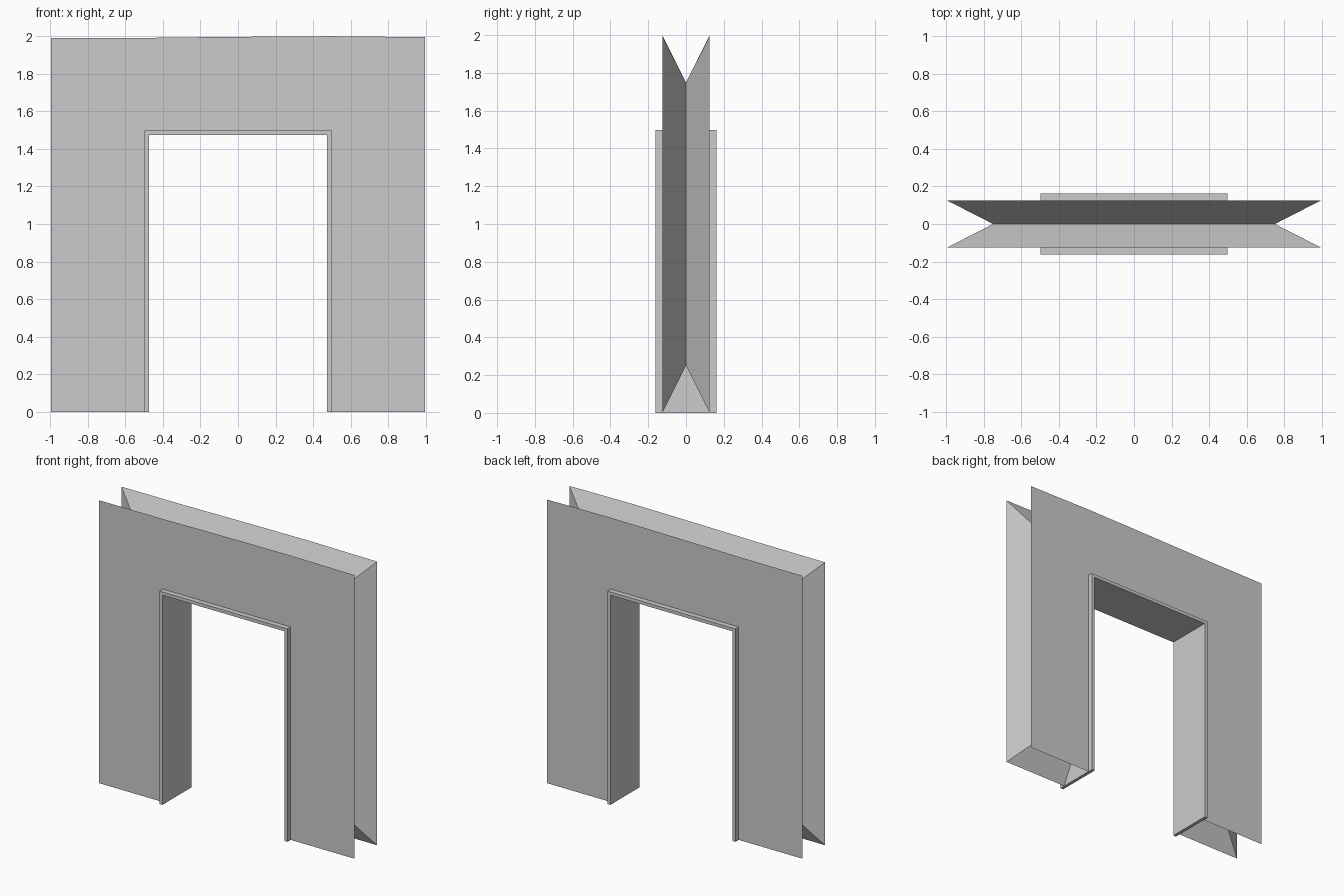
import bpy, bmesh

if "Cube" in bpy.data.objects:
    bpy.data.objects.remove(bpy.data.objects["Cube"])


def loft(name, rings):
    """Join matching XZ outlines placed at successive y depths, then cap the ends."""
    bm = bmesh.new()
    loops = [[bm.verts.new((x, y, z)) for x, z in pts] for y, pts in rings]
    n = len(loops[0])
    for a, b in zip(loops, loops[1:]):
        for i in range(n):
            j = (i + 1) % n
            bm.faces.new((a[i], a[j], b[j], b[i]))
    bm.faces.new(loops[0])
    bm.faces.new(loops[-1][::-1])
    bmesh.ops.recalc_face_normals(bm, faces=bm.faces)
    mesh = bpy.data.meshes.new(name)
    bm.to_mesh(mesh)
    bm.free()
    obj = bpy.data.objects.new(name, mesh)
    bpy.context.collection.objects.link(obj)
    return obj


def arch(half_out, z_bottom, top, half_in, z_in):
    """Upside-down U outline: doorway legs, then the top edge from right to left."""
    return [(-half_out, z_bottom), (-half_in, z_bottom), (-half_in, z_in),
            (half_in, z_in), (half_in, z_bottom), (half_out, z_bottom)] + top


# Wall panel: broad front and back faces, outer edges pinched to a V groove
W = 0.995
top_edge = [(W, 1.995), (0.5, 2.0), (0.17, 1.998), (-0.17, 1.995), (-0.5, 1.991), (-W, 1.99)]
groove_top = [(x * 0.75 / W, 1.75) for x, z in top_edge]
face = arch(W, 0.0, top_edge, 0.49, 1.49)
groove = arch(0.75, 0.25, groove_top, 0.49, 1.49)
loft("wall_panel", [(-0.125, face), (0.0, groove), (0.125, face)])

# Door frame: thin lining that stands proud of both wall faces
frame = arch(0.498, 0.0, [(0.498, 1.498), (-0.498, 1.498)], 0.475, 1.475)
loft("door_frame", [(-0.162, frame), (0.162, frame)])
